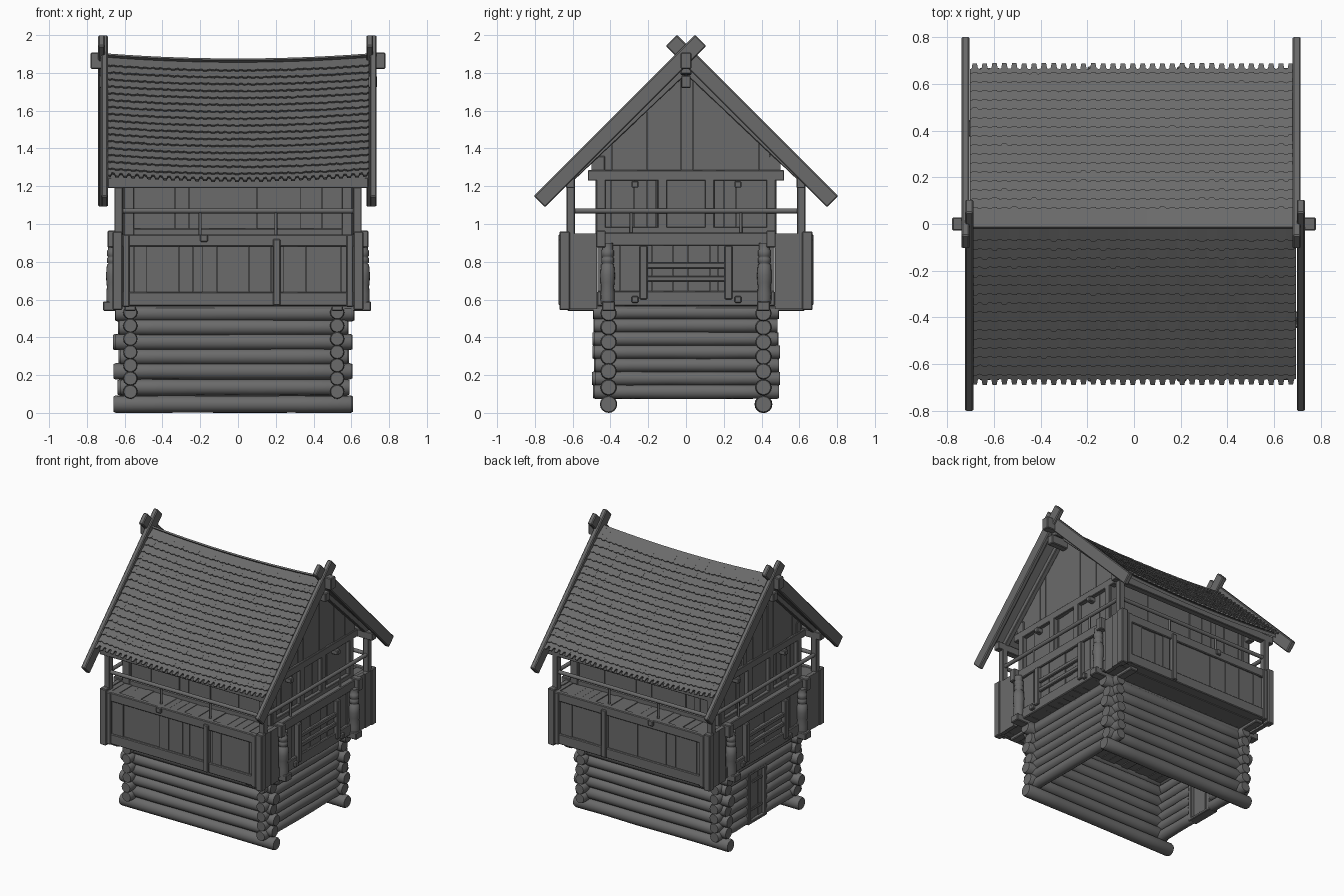
import bpy, bmesh, math, random
from mathutils import Vector

if "Cube" in bpy.data.objects:
    bpy.data.objects.remove(bpy.data.objects["Cube"])
random.seed(4)
J = random.uniform
SL = 0.945                                   # roof slope dz/dy
CO, SI = math.cos(math.atan(SL)), math.sin(math.atan(SL))
wood = bpy.data.materials.new("dark_wood")
wood.diffuse_color = (.145, .145, .145, 1)
wood.use_nodes = True
wood.node_tree.nodes["Principled BSDF"].inputs["Base Color"].default_value = wood.diffuse_color


def ridge_z(x):
    return 1.847 + 0.027 * (x / 0.7) ** 2    # sagging ridge line


def prism(bm, pts, off):
    a = [bm.verts.new(p) for p in pts]
    b = [bm.verts.new(Vector(p) + Vector(off)) for p in pts]
    bm.faces.new(a)
    bm.faces.new(b[::-1])
    for i in range(len(a)):
        k = (i + 1) % len(a)
        bm.faces.new((a[i], b[i], b[k], a[k]))


def box(bm, x0, x1, y0, y1, z0, z1):
    prism(bm, [(x0, y0, z0), (x1, y0, z0), (x1, y1, z0), (x0, y1, z0)], (0, 0, z1 - z0))


def lathe(bm, base, axis, prof, n=16):
    rings = []
    for t, r in prof:
        ring = []
        for i in range(n):
            u, v = r * math.cos(2 * math.pi * i / n), r * math.sin(2 * math.pi * i / n)
            o = {'x': (t, u, v), 'y': (u, t, v), 'z': (u, v, t)}[axis]
            ring.append(bm.verts.new(Vector(base) + Vector(o)))
        rings.append(ring)
    for a, b in zip(rings, rings[1:]):
        for i in range(n):
            k = (i + 1) % n
            bm.faces.new((a[i], a[k], b[k], b[i])).smooth = True
    bm.faces.new(rings[0])
    bm.faces.new(rings[-1])


def log(bm, axis, a0, a1, d, z, r):
    # slightly irregular round log with eased ends
    a0, a1 = a0 + J(-.008, .008), a1 + J(-.008, .008)
    mid = [(a0 + (a1 - a0) * f, r * J(.95, 1.05)) for f in (.2, .4, .6, .8)]
    prof = [(a0, r * .88), (a0 + .012, r)] + mid + [(a1 - .012, r), (a1, r * .88)]
    lathe(bm, (0, d, z) if axis == 'x' else (d, 0, z), axis, prof)


def planks(bm, axis, a0, a1, d, th, z0, top, w=.06):
    # row of upright boards; top is a number or a function of position
    n = max(1, round((a1 - a0) / w))
    cuts = [a0 + (a1 - a0) * (i + (J(-.2, .2) if 0 < i < n else 0)) / n for i in range(n + 1)]
    f = top if callable(top) else (lambda a: top)
    for p, q in zip(cuts, cuts[1:]):
        p, q, e = p + .0005, q - .0005, d + J(-.005, .005)
        prof = [(p, z0), (q, z0), (q, f(q))]
        if p < 0 < q:
            prof.append((0, f(0)))
        prof.append((p, f(p)))
        if axis == 'x':
            prism(bm, [(a, e - th / 2, z) for a, z in prof], (0, th, 0))
        else:
            prism(bm, [(e - th / 2, a, z) for a, z in prof], (th, 0, 0))


def finish(name, bm, bevel=0):
    bmesh.ops.recalc_face_normals(bm, faces=bm.faces[:])
    me = bpy.data.meshes.new(name)
    bm.to_mesh(me)
    bm.free()
    me.materials.append(wood)
    ob = bpy.data.objects.new(name, me)
    bpy.context.collection.objects.link(ob)
    if bevel:
        m = ob.modifiers.new("bevel", 'BEVEL')
        m.width, m.segments = bevel, 1


# log base: long logs front/back, cross logs on the gable sides, gap for the door
bm = bmesh.new()
for y in (-.41, .41):
    for i, z in enumerate((.046, .135, .22, .297, .375, .453, .528)):
        e = .025 * (i % 2)
        log(bm, 'x', -.655 + e, .61 - e, y, z, .046 if i == 0 else .043)
DY = .03                                     # door centre
for x in (-.57, .525):
    for i in range(7):
        z = .112 + .07 * i
        if x < 0 and z < .45:
            log(bm, 'y', -.49, DY - .1, x, z, .038)
            log(bm, 'y', DY + .1, .49, x, z, .038)
        else:
            log(bm, 'y', -.49, .49, x, z, .038)
finish("log_base", bm)

# door on the left gable side
bm = bmesh.new()
planks(bm, 'y', DY - .085, DY + .085, -.575, .02, .09, .45, .045)
finish("door_leaf", bm)
bm = bmesh.new()
for s in (-1, 1):
    box(bm, -.61, -.54, DY + s * .095 - .015, DY + s * .095 + .015, .08, .46)
box(bm, -.61, -.54, DY - .11, DY + .11, .44, .465)
box(bm, -.61, -.54, DY - .095, DY + .095, .08, .1)
for z in (.17, .37):
    box(bm, -.592, -.58, DY - .08, DY + .08, z - .012, z + .012)
finish("door_frame", bm, .004)

# floor and deck boards
bm = bmesh.new()
for i in range(20):
    y = -.65 + .065 * i
    box(bm, -.65, .65, y + .0005, y + .0645, .562 + J(0, .006), .585)
finish("middle_floor", bm)
bm = bmesh.new()
for i in range(18):
    x = -.55 + .0585 * i
    box(bm, x + .001, x + .0575, -.39, .39, .505 + J(0, .008), .53)
finish("base_ceiling", bm)
bm = bmesh.new()
for i in range(22):
    x = -.65 + 1.3 * i / 22
    box(bm, x + .001, x + 1.3 / 22 - .001, -.65, .65, .915, .938 + J(0, .007))
finish("gallery_deck", bm)

# joists carrying the overhanging storey
bm = bmesh.new()
for y in (-.41, .41):
    box(bm, -.715, .705, y - .035, y + .035, .54, .59)
for x in (-.57, .525):
    box(bm, x - .03, x + .03, -.63, .63, .54, .567)
for y in (-.27, .275):
    for z, x in ((.6, .675), (1.21, .635)):
        box(bm, -x, x, y - .018, y + .018, z - .018, z + .018)
box(bm, -.2, -.16, -.675, .675, .905, .945)
finish("joists", bm, .005)

# middle storey walls
bm = bmesh.new()
for s in (-1, 1):
    planks(bm, 'x', -.61, .61, s * .635, .025, .58, .92)
    planks(bm, 'y', -.47, .47, s * .625, .025, .58, .92)
    for t in (-1, 1):
        c = sorted((t * .47, t * .63))
        planks(bm, 'y', c[0], c[1], s * .64, .03, .55, .95, .08)
finish("middle_wall_boards", bm)

# middle storey frame
bm = bmesh.new()
for s in (-1, 1):
    y = sorted((s * .625, s * .662))
    box(bm, -.64, .64, *y, .88, .945)
    box(bm, -.64, .64, *y, .565, .64)
    y = sorted((s * .63, s * .675))
    box(bm, .185, .225, *y, .57, .92)
    x = sorted((s * .61, s * .655))
    box(bm, *x, -.47, .47, .885, .955)
    box(bm, *x, -.47, .47, .565, .645)
    for t in (-1, 1):
        box(bm, *sorted((s * .612, s * .664)), *sorted((t * .615, t * .67)), .545, .96)
        box(bm, *sorted((s * .575, s * .61)), *sorted((t * .63, t * .668)), .56, .945)
        box(bm, *sorted((s * .62, s * .69)), *sorted((t * .425, t * .475)), .875, .965)
        box(bm, *sorted((s * .61, s * .67)), t * .225 - .02, t * .225 + .02, .6, .885)
    for z in (.71, .78):
        box(bm, *sorted((s * .62, s * .66)), -.21, .21, z - .015, z + .015)
finish("middle_frame", bm, .005)

# turned columns on the gable sides
bm = bmesh.new()
col = [(.58, .036), (.63, .037), (.67, .034), (.69, .037), (.73, .039), (.785, .034), (.79, .026),
       (.795, .033), (.82, .033), (.825, .027), (.83, .033), (.86, .033), (.865, .027), (.9, .03)]
for sx in (-1, 1):
    for sy in (-1, 1):
        lathe(bm, (sx * .66, sy * .415, 0), 'z', col)
finish("turned_columns", bm)

# upper storey and gable boards
bm = bmesh.new()
for s in (-1, 1):
    planks(bm, 'x', -.57, .57, s * .45, .025, .93, 1.37)
    planks(bm, 'y', -.45, .45, s * .575, .025, .93, 1.27)
    planks(bm, 'y', -.5, .5, s * .59, .025, 1.25, lambda a: ridge_z(.59) - .03 - SL * abs(a))
finish("upper_wall_boards", bm)

# upper frame: posts, tie beams, gable rafters
bm = bmesh.new()
for s in (-1, 1):
    x = sorted((s * .57, s * .615))
    for y in (-.45, -.125, .125, .45):
        box(bm, *x, y - .025, y + .025, .94, 1.25)
    box(bm, *x, -.52, .52, 1.23, 1.285)
    box(bm, *x, -.45, .45, .94, .985)
    box(bm, -.6, .6, *sorted((s * .44, s * .475)), .935, .975)
    for sx in (-1, 1):
        box(bm, *sorted((sx * .55, sx * .605)), *sorted((s * .43, s * .48)), .94, 1.36)
        z = ridge_z(.6) - .025
        prism(bm, [(sx * .6, 0, z), (sx * .6, s * .62, z - .62 * SL),
                   (sx * .6, s * .62, z - .62 * SL - .05), (sx * .6, 0, z - .05)], (sx * .035, 0, 0))
finish("upper_frame", bm, .004)

# gallery posts, eave beams and railing
bm = bmesh.new()
for sx in (-1, 1):
    for sy in (-1, 1):
        x, y = sx * .632, sy * .61
        box(bm, x - .022, x + .022, y - .022, y + .022, .94, 1.24)
for sy in (-1, 1):
    box(bm, -.69, .69, sy * .61 - .025, sy * .61 + .022, 1.19, 1.245)
finish("gallery_posts", bm, .004)
bm = bmesh.new()
for s in (-1, 1):
    lathe(bm, (0, s * .61, 1.07), 'x', [(-.64, .014), (.64, .014)], 10)
    lathe(bm, (s * .632, 0, 1.07), 'y', [(-.62, .014), (.62, .014)], 10)
    for a in (-.2, .2):
        lathe(bm, (a, s * .61, 0), 'z', [(.94, .008), (1.07, .008)], 8)
        lathe(bm, (s * .632, a * 1.45, 0), 'z', [(.94, .008), (1.07, .008)], 8)
finish("gallery_railing", bm)

# ridge beam with visible end blocks, and the purlin below it
bm = bmesh.new()
xs = [-.7 + 1.4 * i / 12 for i in range(13)]
prism(bm, [(x, -.028, ridge_z(x) - .03) for x in xs] +
      [(x, -.028, ridge_z(x) - .08) for x in xs[::-1]], (0, .056, 0))
for s in (-1, 1):
    box(bm, *sorted((s * .695, s * .78)), -.028, .028, 1.82, 1.908)
box(bm, -.735, .735, -.025, .025, 1.72, 1.785)
finish("ridge_beam", bm, .005)

# roof underlay following the sag
bm = bmesh.new()
xs = [-.7 + 1.39 * i / 12 for i in range(13)]
for s in (-1, 1):
    prism(bm, [(x, 0, ridge_z(x)) for x in xs] + [(x, 0, ridge_z(x) - .025) for x in xs[::-1]],
          (0, s * .64, -.64 * SL))
finish("roof_underlay", bm)

# shingle courses with finely toothed edges, deep teeth along the eave
bm = bmesh.new()
rows, cols, pitch, ln, th = 17, 33, .053, .075, .012
w = 1.398 / cols
for s in (-1, 1):
    nrm = Vector((0, s * SI, CO))
    for r in range(rows):
        low = .923 - pitch * r
        up = low - ln if r < rows - 1 else (-.03 if s > 0 else 0)
        tooth = .028 if r == 0 else .006
        for c in range(cols):
            x0, lo = -.704 + c * w, low + J(-.002, .002)
            lift = .014 + J(0, .002)
            pts = []
            for u, v in ((0, up), (1, up), (1, lo - tooth), (.82, lo - tooth * .9), (.72, lo),
                         (.28, lo), (.18, lo - tooth * .9), (0, lo - tooth)):
                x = x0 + u * w
                p = Vector((x, s * v * CO, ridge_z(x) - v * SI))
                pts.append(p + nrm * (lift * (v - up) / (lo - up)))
            prism(bm, pts, nrm * th)
finish("roof_shingles", bm)

# crossed barge boards, each pair staggered in x
bm = bmesh.new()
h = .0297
for s, starts in ((1, (-.74, .68)), (-1, (-.724, .698))):
    for x in starts:
        pts = [(x, s * (y + k), 1.894 - y + k)
               for y, k in ((-.078, h), (.776, h), (.776, -h), (-.078, -h))]
        prism(bm, pts, (.035, 0, 0))
finish("barge_boards", bm, .006)
